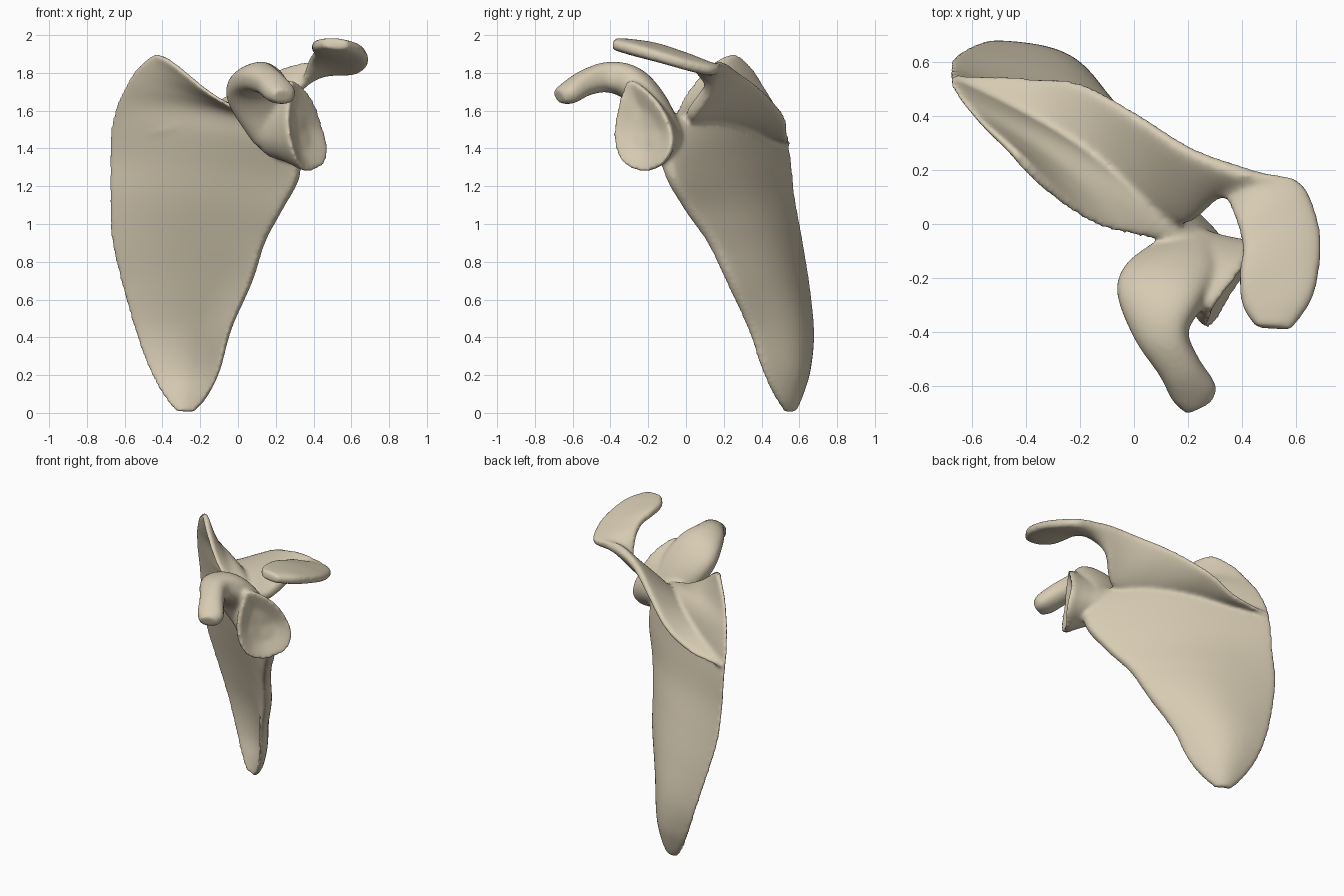
import bpy, bmesh, math
from mathutils import Vector

cube = bpy.data.objects.get("Cube")
if cube:
    bpy.data.objects.remove(cube)

bone = bpy.data.materials.new("bone tan")
bone.use_nodes = True
bone.diffuse_color = (0.68, 0.60, 0.45, 1)
bone.node_tree.nodes["Principled BSDF"].inputs["Base Color"].default_value = bone.diffuse_color


def spline(points, t, closed=False):
    """Catmull-Rom point at t in 0..1 along a list of vectors."""
    n = len(points)
    s = t * (n if closed else n - 1)
    i = int(s) if closed else min(int(s), n - 2)
    f = s - i
    pick = (lambda k: points[k % n]) if closed else (lambda k: points[max(0, min(n - 1, k))])
    a, b, c, d = (pick(i + k) for k in (-1, 0, 1, 2))
    return 0.5 * (2 * b + (c - a) * f + (2 * a - 5 * b + 4 * c - d) * f ** 2
                  + (3 * b - a - 3 * c + d) * f ** 3)


def loft(name, rings):
    """Skin a row of closed rings and cap both ends."""
    bm = bmesh.new()
    loops = [[bm.verts.new(p) for p in ring] for ring in rings]
    n = len(loops[0])
    for lo, hi in zip(loops, loops[1:]):
        for j in range(n):
            bm.faces.new((lo[j], lo[(j + 1) % n], hi[(j + 1) % n], hi[j]))
    bm.faces.new(loops[0])
    bm.faces.new(loops[-1])
    bmesh.ops.recalc_face_normals(bm, faces=bm.faces)
    mesh = bpy.data.meshes.new(name)
    bm.to_mesh(mesh)
    bm.free()
    obj = bpy.data.objects.new(name, mesh)
    bpy.context.collection.objects.link(obj)
    mesh.materials.append(bone)
    return obj


def plate(name, rows, roundness, steps=60, sides=40):
    """Curved slab between two edges; row = edge a, edge b, (bulge, half thickness a, b)."""
    cols = [[Vector(r[k]) for r in rows] for k in range(3)]
    rings = []
    for i in range(steps + 1):
        t = i / steps
        a, b, shape = (spline(c, t) for c in cols)
        mid = lambda s: sum((spline(c, max(0, min(1, s))) for c in cols[:2]), Vector())
        normal = (b - a).cross(mid(t + 0.03) - mid(t - 0.03)).normalized()
        ring = []
        for j in range(sides):
            ang = 2 * math.pi * j / sides
            u = 0.5 - 0.5 * math.cos(ang)
            s = math.sin(ang)
            thick = (shape.y + (shape.z - shape.y) * u) * math.copysign(abs(s) ** roundness, s)
            ring.append(a.lerp(b, u) + normal * (thick - shape.x * math.sin(math.pi * u)))
        rings.append(ring)
    return loft(name, rings)


# Thin triangular blade: medial border, then lateral and superior border
blade = plate("blade", [
    ((-.33, .57, .01), (-.24, .53, .00), (.01, .02, .02)),
    ((-.40, .61, .10), (-.17, .48, .08), (.04, .02, .03)),
    ((-.47, .65, .23), (-.10, .41, .22), (.08, .02, .03)),
    ((-.54, .67, .42), (-.04, .34, .44), (.09, .02, .04)),
    ((-.61, .65, .66), (.07, .23, .69), (.08, .02, .05)),
    ((-.67, .61, .92), (.14, .13, .90), (.07, .02, .05)),
    ((-.68, .57, 1.15), (.23, .01, 1.07), (.06, .02, .05)),
    ((-.68, .55, 1.35), (.32, -.09, 1.25), (.05, .02, .06)),
    ((-.67, .51, 1.52), (.30, -.12, 1.42), (.05, .02, .07)),
    ((-.64, .46, 1.64), (.18, -.07, 1.55), (.05, .02, .05)),
    ((-.59, .40, 1.74), (.00, -.04, 1.61), (.04, .02, .02)),
    ((-.54, .35, 1.82), (-.14, .00, 1.69), (.03, .02, .02)),
    ((-.47, .29, 1.88), (-.30, .11, 1.82), (.01, .02, .02)),
    ((-.43, .25, 1.90), (-.38, .19, 1.88), (0, .02, .02))], 0.4, 90, 56)

# Spine ridge sweeping out into the flat overhanging tip
spine = plate("spine_and_acromion", [
    ((-.66, .55, 1.42), (-.65, .52, 1.45), (0, .01, .01)),
    ((-.40, .54, 1.46), (-.42, .35, 1.50), (0, .02, .03)),
    ((-.20, .52, 1.57), (-.22, .22, 1.53), (0, .025, .04)),
    ((.00, .41, 1.70), (.00, .08, 1.54), (0, .03, .05)),
    ((.20, .28, 1.80), (.19, .01, 1.56), (0, .035, .05)),
    ((.40, .20, 1.85), (.32, .10, 1.70), (0, .04, .03)),
    ((.60, .16, 1.81), (.37, .03, 1.85), (0, .04, .035)),
    ((.67, .04, 1.83), (.40, -.08, 1.91), (0, .04, .035)),
    ((.69, -.10, 1.87), (.39, -.19, 1.94), (0, .04, .04)),
    ((.66, -.27, 1.92), (.40, -.30, 1.95), (0, .04, .04)),
    ((.58, -.39, 1.95), (.45, -.38, 1.96), (0, .03, .03))], 0.5, 80)

# Hooked process bending forward from the neck
hook = plate("coracoid_hook", [
    ((.08, -.12, 1.43), (.32, -.10, 1.48), (0, .10, .10)),
    ((-.04, -.18, 1.62), (.31, -.20, 1.64), (0, .09, .10)),
    ((-.06, -.27, 1.72), (.25, -.30, 1.76), (0, .08, .10)),
    ((.00, -.42, 1.76), (.20, -.40, 1.79), (0, .07, .09)),
    ((.09, -.55, 1.74), (.24, -.50, 1.76), (0, .07, .07)),
    ((.14, -.65, 1.70), (.30, -.59, 1.69), (0, .06, .06)),
    ((.19, -.70, 1.68), (.29, -.65, 1.67), (0, .04, .04))], 0.75)

# Shallow pear-shaped socket on a tapering neck
rim = [Vector(p) for p in (
    (.30, -.30, 1.76), (.40, -.17, 1.66), (.45, -.09, 1.52), (.48, -.08, 1.41),
    (.46, -.13, 1.32), (.39, -.22, 1.28), (.33, -.32, 1.31), (.29, -.38, 1.41),
    (.27, -.38, 1.54), (.28, -.35, 1.67))]
centre = sum(rim, Vector()) / len(rim)
outward = Vector((.85, -.53, 0))
rings = []
for scale, shift in ((.1, -.05), (.5, -.04), (.85, -.01), (1, 0), (1, -.03),
                     (.88, -.08), (.75, -.15), (.65, -.23), (.4, -.30)):
    rings.append([centre + (spline(rim, j / 40, True) - centre) * scale + outward * shift
                  for j in range(40)])
socket = loft("socket", rings)

# Fuse the parts into one smooth bone
parts = [blade, spine, hook, socket]
for obj in bpy.context.selected_objects:
    obj.select_set(False)
for obj in parts:
    obj.select_set(True)
bpy.context.view_layer.objects.active = blade
bpy.ops.object.join()
blade.name = "shoulder_blade_bone"
remesh = blade.modifiers.new("fuse", "REMESH")
remesh.mode = "VOXEL"
remesh.voxel_size = 0.012
remesh.use_smooth_shade = True
soften = blade.modifiers.new("soften", "SMOOTH")
soften.factor = 0.5
soften.iterations = 10
bpy.ops.object.shade_smooth()
